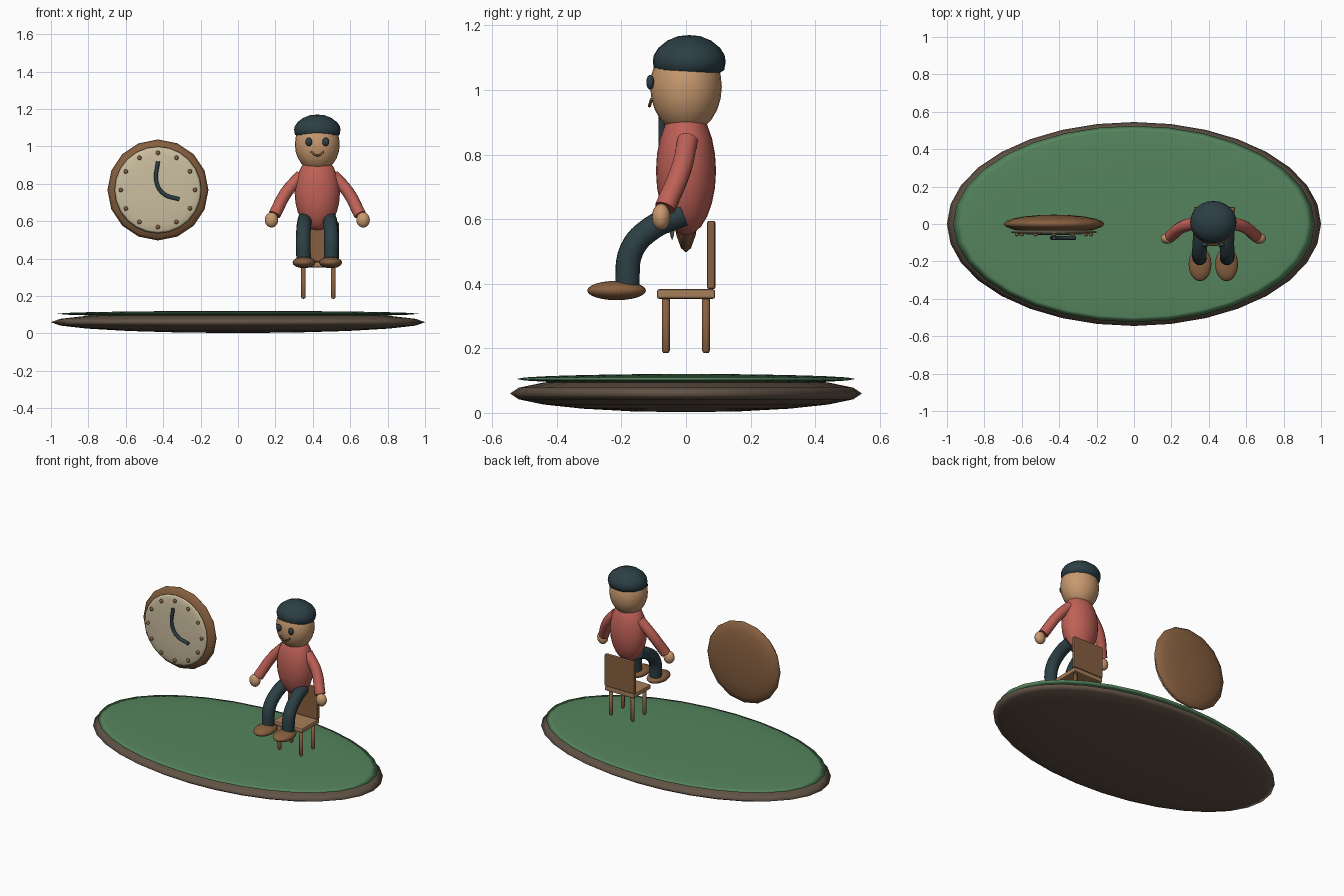
import bpy, bmesh, math
from mathutils import Matrix

if "Cube" in bpy.data.objects:
    bpy.data.objects.remove(bpy.data.objects["Cube"])

def material(name, rgb):
    m = bpy.data.materials.new(name)
    m.diffuse_color = (*rgb, 1)
    m.use_nodes = True
    m.node_tree.nodes["Principled BSDF"].inputs["Base Color"].default_value = m.diffuse_color
    return m

DARKWOOD = material("dark_wood", (.12, .085, .06))
GREEN = material("green_felt", (.09, .23, .11))
WOOD = material("wood", (.24, .115, .05))
LIGHTWOOD = material("light_wood", (.38, .21, .10))
CREAM = material("cream", (.60, .52, .35))
SHIRT = material("shirt_red", (.52, .12, .095))
SKIN = material("skin", (.58, .32, .16))
NAVY = material("navy", (.025, .05, .06))

def finish(name, bm, mat, smooth=True):
    me = bpy.data.meshes.new(name)
    bmesh.ops.recalc_face_normals(bm, faces=bm.faces)
    bm.to_mesh(me)
    bm.free()
    me.materials.append(mat)
    for p in me.polygons:
        p.use_smooth = smooth
    ob = bpy.data.objects.new(name, me)
    bpy.context.collection.objects.link(ob)
    return ob

def ellipsoid(name, loc, radii, mat, seg=24, rings=12, face_front=False):
    bm = bmesh.new()
    bmesh.ops.create_uvsphere(bm, u_segments=seg, v_segments=rings, radius=1)
    if face_front:  # poles along y
        bm.transform(Matrix.Rotation(math.pi / 2, 4, 'X'))
    bm.transform(Matrix.Translation(loc) @ Matrix.Diagonal((*radii, 1)))
    return finish(name, bm, mat)

def box(name, loc, size, mat, bevel=.007):
    bm = bmesh.new()
    bmesh.ops.create_cube(bm, size=1)
    bm.transform(Matrix.Translation(loc) @ Matrix.Diagonal((*size, 1)))
    bmesh.ops.bevel(bm, geom=bm.edges[:], offset=bevel, segments=2, profile=.5, affect='EDGES')
    return finish(name, bm, mat, False)

def lathe(name, loc, profile, scale, mat, seg=24):
    bm = bmesh.new()
    vs = [bm.verts.new((r * scale[0], 0, z)) for r, z in profile]
    es = [bm.edges.new(p) for p in zip(vs, vs[1:])]
    bmesh.ops.spin(bm, geom=vs + es, cent=(0, 0, 0), axis=(0, 0, 1), angle=2 * math.pi, steps=seg)
    bmesh.ops.remove_doubles(bm, verts=bm.verts, dist=1e-5)
    bm.transform(Matrix.Translation(loc) @ Matrix.Diagonal((1, scale[1] / scale[0], 1, 1)))
    return finish(name, bm, mat)

def tube(name, points, radius, mat):
    cu = bpy.data.curves.new(name, 'CURVE')
    cu.dimensions = '3D'
    cu.bevel_depth = radius
    cu.bevel_resolution = 3
    cu.use_fill_caps = True
    sp = cu.splines.new('BEZIER')
    sp.resolution_u = 6
    sp.bezier_points.add(len(points) - 1)
    for bp, p in zip(sp.bezier_points, points):
        bp.co = p
        bp.handle_left_type = bp.handle_right_type = 'AUTO'
    cu.materials.append(mat)
    ob = bpy.data.objects.new(name, cu)
    bpy.context.collection.objects.link(ob)
    return ob

# Oval base
ellipsoid("base", (0, 0, .06), (1, .545, .058), DARKWOOD, 32, 10)
ellipsoid("base_top", (0, 0, .105), (.967, .525, .0155), GREEN, 32, 10)

# Clock
CX, CZ = -.428, .767
ellipsoid("clock_case", (CX, 0, CZ), (.27, .05, .27), WOOD, 16, 10, True)
ellipsoid("clock_dial", (CX, -.043, CZ), (.232, .016, .232), CREAM, 24, 10, True)
for i in range(12):
    a = i * math.pi / 6
    ellipsoid(f"hour_mark_{i + 1}", (CX + .198 * math.sin(a), -.056, CZ + .198 * math.cos(a)),
              (.012, .01, .012), WOOD, 10, 6)
tube("clock_hands", [(CX, -.074, .92), (CX - .008, -.074, .81),
                     (CX + .03, -.074, .747), (CX + .115, -.074, .717)], .011, NAVY)

# Chair
HX = .43
box("seat", (HX, 0, .368), (.216, .18, .03), LIGHTWOOD)
box("backrest", (HX, .078, .489), (.22, .026, .212), WOOD)
for sx in (-1, 1):
    for y in (-.062, .062):
        lathe(f"chair_leg_{sx}_{y}", (HX + sx * .08, y, 0),
              [(0, .185), (.7, .186), (1, .193), (1, .36), (0, .36)], (.012, .012), WOOD, 12)

# Seated figure: body, head, cap
MX = .424
ellipsoid("torso", (MX, 0, .75), (.121, .093, .2), SHIRT)
ellipsoid("head", (MX, 0, 1.01), (.12, .111, .145), SKIN)
lathe("cap", (MX, .01, 0), [(0, 1.17), (.3, 1.167), (.6, 1.153), (.85, 1.13), (.97, 1.108),
                            (1, 1.088), (.96, 1.062), (.8, 1.05), (0, 1.05)], (.124, .113), NAVY)
tube("mouth", [(MX - .035, -.107, .971), (MX, -.113, .951), (MX + .035, -.107, .971)], .005, WOOD)

# Paired parts
for side, s in (("left", -1), ("right", 1)):
    ellipsoid(f"{side}_eye", (MX + s * .045, -.111, 1.024), (.018, .012, .023), NAVY, 16, 8)
    tube(f"{side}_arm", [(MX + s * .085, .005, .845), (MX + s * .165, -.015, .755),
                         (MX + s * .228, -.065, .635)], .033, SHIRT)
    ellipsoid(f"{side}_hand", (MX + s * .245, -.077, .607), (.036, .029, .041), SKIN, 16, 10)
    tube(f"{side}_leg", [(MX + s * .065, -.01, .615), (MX + s * .072, -.105, .573),
                         (MX + s * .075, -.168, .505), (MX + s * .073, -.183, .385)], .039, NAVY)
    ellipsoid(f"{side}_shoe", (MX + s * .071, -.215, .379), (.061, .091, .03), WOOD)
